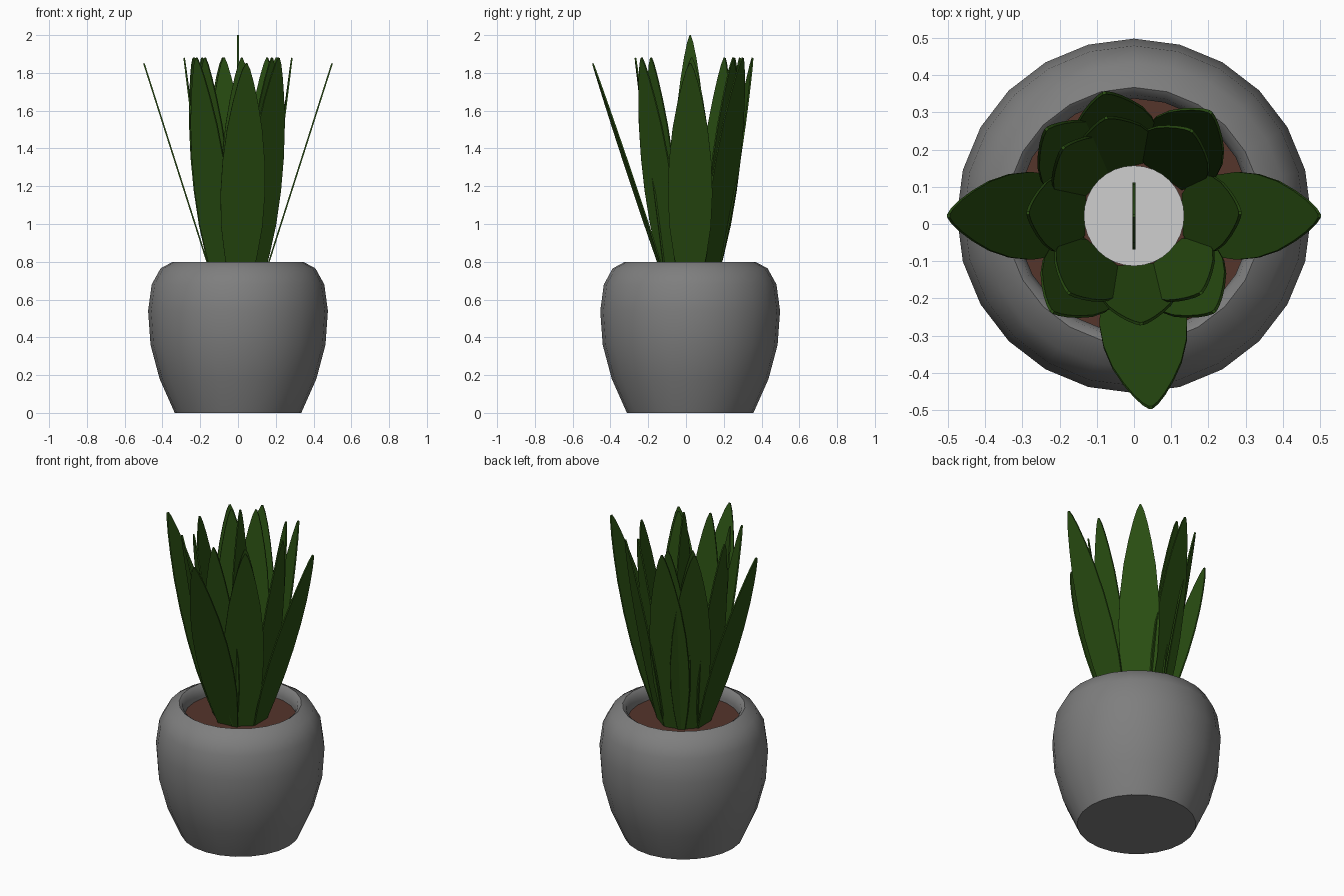
import bpy, bmesh, math
from mathutils import Vector

if "Cube" in bpy.data.objects:
    bpy.data.objects.remove(bpy.data.objects["Cube"])

CY = 0.022  # y of the pot axis


def material(name, rgb):
    m = bpy.data.materials.new(name)
    m.diffuse_color = (*rgb, 1)
    m.use_nodes = True
    m.node_tree.nodes["Principled BSDF"].inputs["Base Color"].default_value = m.diffuse_color
    return m


POT = material("grey_ceramic", (0.21, 0.21, 0.21))
SOIL = material("brown_soil", (0.09, 0.035, 0.024))
LEAF = material("dark_green", (0.023, 0.078, 0.006))
CORE = material("light_grey", (0.62, 0.62, 0.62))


def add(name, bm, mat):
    bmesh.ops.recalc_face_normals(bm, faces=bm.faces)
    me = bpy.data.meshes.new(name)
    bm.to_mesh(me)
    bm.free()
    me.materials.append(mat)
    ob = bpy.data.objects.new(name, me)
    bpy.context.collection.objects.link(ob)
    return ob


def lathe(name, profile, mat, n=24):
    bm = bmesh.new()
    rings = []
    for r, z in profile:
        rings.append([bm.verts.new((r * math.cos(2 * math.pi * i / n),
                                    CY + r * math.sin(2 * math.pi * i / n), z)) for i in range(n)])
    for a, b in zip(rings, rings[1:]):
        for i in range(n):
            j = (i + 1) % n
            bm.faces.new((a[i], a[j], b[j], b[i]))
    bm.faces.new(rings[0])
    bm.faces.new(rings[-1])
    return add(name, bm, mat)


def smooth(ob, angle):
    bpy.ops.object.select_all(action='DESELECT')
    ob.select_set(True)
    bpy.context.view_layer.objects.active = ob
    bpy.ops.object.shade_smooth_by_angle(angle=math.radians(angle))


# Pot, soil and the core between the leaf bases
pot = lathe("pot", [(0.335, 0), (0.415, 0.18), (0.463, 0.36), (0.476, 0.54), (0.457, 0.68),
                    (0.41, 0.765), (0.345, 0.80), (0.325, 0.785), (0.315, 0.74), (0.315, 0.68)], POT)
smooth(pot, 55)
lathe("soil", [(0.318, 0.70), (0.318, 0.72)], SOIL)
lathe("core", [(0.135, 0.72), (0.135, 0.79)], CORE, 32)

# Leaf outline: position along the blade, share of the half width
OUTLINE = [(0, 0.5), (0.12, 0.74), (0.25, 0.93), (0.4, 1.0), (0.55, 0.95), (0.7, 0.79),
           (0.82, 0.57), (0.91, 0.36), (0.97, 0.18), (1, 0.04)]


def leaf(name, tip, half, base_r=0.132, side=None):
    tip = Vector(tip)
    axis = Vector((0, CY, 0))
    out = Vector((tip.x, tip.y - CY, 0))
    out = out.normalized() if out.length > 0.01 else Vector((1, 0, 0))
    base = axis + out * base_r + Vector((0, 0, 0.70))
    side = out.cross(Vector((0, 0, 1)))
    bm = bmesh.new()
    rows = []
    for t, w in OUTLINE:
        p = base.lerp(tip, t)
        rows.append([bm.verts.new(p - side * w * half), bm.verts.new(p + side * w * half)])
    for a, b in zip(rows, rows[1:]):
        bm.faces.new((a[0], a[1], b[1], b[0]))
    ob = add(name, bm, LEAF)
    mod = ob.modifiers.new("thickness", 'SOLIDIFY')
    mod.thickness = 0.008
    mod.offset = 0


# Three wide drooping leaves
for name, tip in (("right", (0.498, 0.022, 1.85)), ("left", (-0.498, 0.022, 1.85)),
                  ("front", (0.045, -0.493, 1.85))):
    leaf("outer_leaf_" + name, tip, 0.118)

# Upright leaves in two rings
MIDDLE = [(-0.08, 0.352), (-0.235, 0.255), (0.205, 0.30), (0.215, -0.235), (-0.22, -0.235)]
for i, (x, y) in enumerate(MIDDLE):
    leaf(f"middle_leaf_{i + 1}", (x, y, 1.88), 0.115)

INNER = [(-0.075, 0.285), (-0.19, 0.205), (0.155, 0.25), (0.18, -0.185), (-0.175, -0.185),
         (0.02, -0.268), (0.285, 0.03), (-0.285, 0.03)]
for i, (x, y) in enumerate(INNER):
    leaf(f"inner_leaf_{i + 1}", (x, y, 1.88), 0.105)

# Vertical centre leaf
leaf("centre_leaf", (0, CY, 2.0), 0.09, base_r=0)
